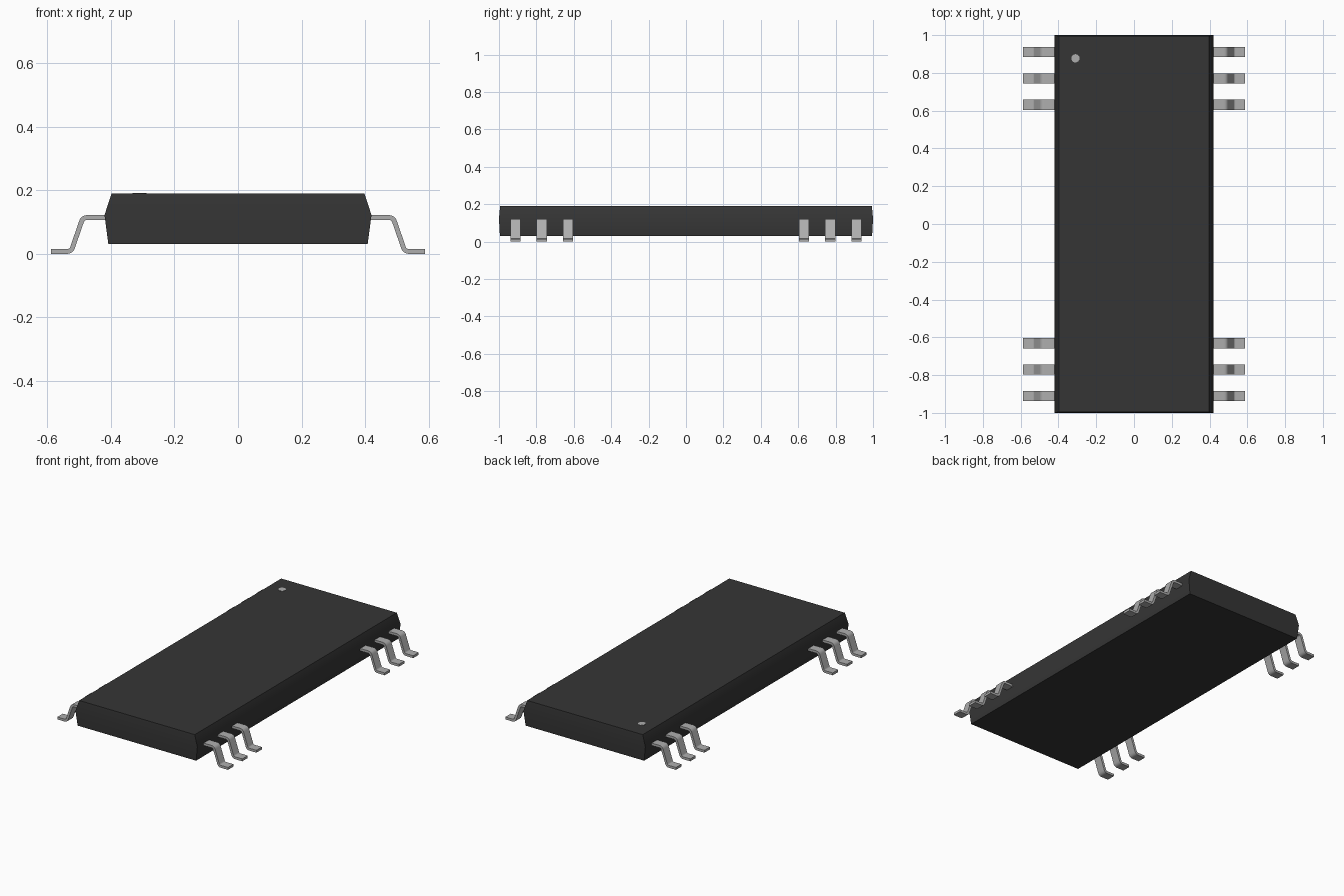
import bpy, bmesh, math
from mathutils import Vector

cube = bpy.data.objects.get("Cube")
if cube:
    bpy.data.objects.remove(cube)


def material(name, rgb):
    m = bpy.data.materials.new(name)
    m.use_nodes = True
    m.diffuse_color = (*rgb, 1)
    m.node_tree.nodes["Principled BSDF"].inputs["Base Color"].default_value = (*rgb, 1)
    return m


black = material("black plastic", (0.036, 0.036, 0.036))
metal = material("grey metal", (0.42, 0.42, 0.42))


def finish(bm, name, mat, angle=30):
    bmesh.ops.recalc_face_normals(bm, faces=bm.faces)
    mesh = bpy.data.meshes.new(name)
    bm.to_mesh(mesh)
    bm.free()
    mesh.materials.append(mat)
    ob = bpy.data.objects.new(name, mesh)
    bpy.context.collection.objects.link(ob)
    bpy.ops.object.select_all(action='DESELECT')
    ob.select_set(True)
    bpy.context.view_layer.objects.active = ob
    bpy.ops.object.shade_smooth_by_angle(angle=math.radians(angle))
    return ob


# Package body: stacked rectangles, widest at the parting line
bm = bmesh.new()
rings = []
for hx, hy, z in ((0.408, 0.995, 0.031), (0.42, 1.0, 0.122), (0.398, 0.994, 0.19)):
    rings.append([bm.verts.new((sx * hx, sy * hy, z))
                  for sx, sy in ((-1, -1), (1, -1), (1, 1), (-1, 1))])
bm.faces.new(rings[0])
bm.faces.new(rings[-1])
for low, high in zip(rings, rings[1:]):
    for i in range(4):
        j = (i + 1) % 4
        bm.faces.new((low[i], low[j], high[j], high[i]))
finish(bm, "package_body", black)

# Pin one mark: thin disc on the top
bm = bmesh.new()
bmesh.ops.create_cone(bm, cap_ends=True, segments=16, radius1=0.022, radius2=0.022, depth=0.004)
bmesh.ops.translate(bm, verts=bm.verts, vec=(-0.31, 0.877, 0.1895))
finish(bm, "pin_one_mark", metal)


# Gull-wing lead: centre line with rounded bends, thickened and extruded
def rounded(points, radius, steps=4):
    path = [points[0]]
    for a, b, c in zip(points, points[1:], points[2:]):
        p, q = b + (a - b).normalized() * radius, b + (c - b).normalized() * radius
        for k in range(steps + 1):
            t = k / steps
            path.append(p * (1 - t) ** 2 + b * 2 * t * (1 - t) + q * t ** 2)
    return path + [points[-1]]


THICK, WIDTH = 0.015, 0.054
PATH = rounded([Vector(p) for p in ((0.40, 0.1145), (0.488, 0.1145), (0.525, 0.0075), (0.588, 0.0075))], 0.013)


def lead(name, side, y):
    bm = bmesh.new()
    sections = []
    for i, p in enumerate(PATH):
        d = (PATH[min(i + 1, len(PATH) - 1)] - PATH[max(i - 1, 0)]).normalized()
        n = Vector((-d.y, d.x)) * THICK / 2
        sections.append([bm.verts.new((side * q.x, y + w, q.y)) for q, w in
                         ((p + n, -WIDTH / 2), (p + n, WIDTH / 2), (p - n, WIDTH / 2), (p - n, -WIDTH / 2))])
    bm.faces.new(sections[0])
    bm.faces.new(sections[-1])
    for a, b in zip(sections, sections[1:]):
        for i in range(4):
            j = (i + 1) % 4
            bm.faces.new((a[i], a[j], b[j], b[i]))
    finish(bm, name, metal, 40)


for side, side_name in ((1, "left"), (-1, "right")):
    for end, end_name in ((1, "back"), (-1, "front")):
        for k in range(3):
            lead(f"lead_{side_name}_{end_name}_{k + 1}", side, end * (0.631 + 0.14 * k))
